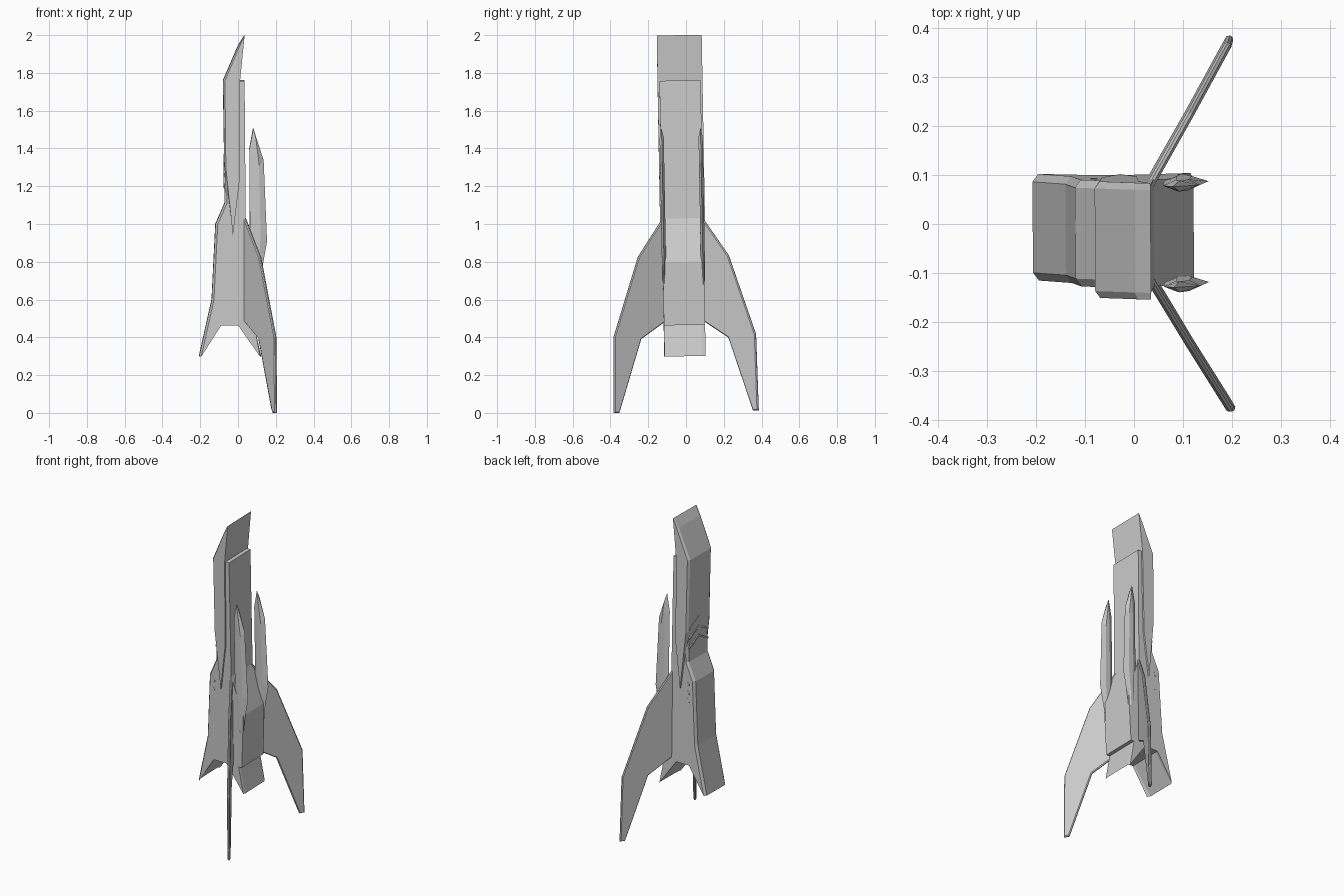
import bpy, bmesh
from mathutils import Vector, Matrix

if "Cube" in bpy.data.objects:
    bpy.data.objects.remove(bpy.data.objects["Cube"])

# The whole craft leans very slightly
LEAN = Matrix.Rotation(0.006, 4, 'Z') @ Matrix.Rotation(0.018, 4, 'X')


def loft(name, rings, bevel=0):
    """Skin a run of equal-length outlines and cap both ends."""
    bm = bmesh.new()
    vr = [[bm.verts.new(p) for p in r] for r in rings]
    n = len(vr[0])
    for a, b in zip(vr, vr[1:]):
        for i in range(n):
            j = (i + 1) % n
            bm.faces.new((a[i], a[j], b[j], b[i]))
    bm.faces.new(vr[0])
    bm.faces.new(vr[-1])
    bmesh.ops.recalc_face_normals(bm, faces=bm.faces)
    if bevel:
        rim = [e for e in bm.edges if e.calc_face_angle(0) > 1.2
               and any(len(f.verts) > 4 for f in e.link_faces)]
        bmesh.ops.bevel(bm, geom=rim, offset=bevel, segments=1, affect='EDGES')
    me = bpy.data.meshes.new(name)
    bm.to_mesh(me)
    bm.free()
    ob = bpy.data.objects.new(name, me)
    ob.matrix_world = LEAN
    bpy.context.collection.objects.link(ob)
    return ob


def slab(name, profile, half, cham):
    """Extrude an (x, z, inset) side profile across y with chamfered back edges."""
    full = lambda y: [Vector((x, y, z)) for x, z, c in profile]
    cut = lambda y: [Vector((x + c, y, z)) for x, z, c in profile]
    return loft(name, [cut(-half), full(-half + cham), full(half - cham), cut(half)])


# Main hull with flared base and two exhaust flaps
slab("hull", [(0.0, 1.76, 0), (0.034, 1.76, 0), (0.04, 1.03, 0), (0.122, 0.8, 0),
              (0.108, 0.465, 0), (0.085, 0.465, 0), (0.122, 0.3, -0.006),
              (0.0, 0.465, 0), (-0.09, 0.465, 0), (-0.207, 0.3, 0.012),
              (-0.14, 0.6, 0.012), (-0.12, 1.0, 0.012), (-0.072, 1.11, 0.012),
              (-0.066, 1.4, 0.012), (0.0, 1.5, 0)], 0.109, 0.016)

# Upper nose shell with side cheeks running down to a point
slab("nose_shell", [(0.034, 2.0, 0), (0.0, 1.945, 0.008), (-0.08, 1.76, 0.01),
                    (-0.073, 1.3, 0.008), (-0.028, 0.94, 0), (0.006, 1.22, 0),
                    (0.01, 1.76, 0)], 0.119, 0.014)

FIN = [(0.09, 1.05), (0.11, 1.025), (0.24, 0.83), (0.376, 0.41), (0.383, 0.007),
       (0.355, 0.007), (0.232, 0.395), (0.11, 0.48), (0.09, 0.49)]
GUN = [(0.08, 1.51), (0.06, 1.4), (0.062, 0.95), (0.085, 0.66), (0.115, 0.66),
       (0.128, 0.77), (0.153, 0.91), (0.135, 1.34)]

for side, label in ((1, "left"), (-1, "right")):
    # Swept fin, splayed forward
    nrm = Vector((0.86, -0.5 * side, 0)) * 0.008
    mid = [Vector((0.035 + 0.585 * (y - 0.1), side * y, z)) for y, z in FIN]
    loft(label + "_fin", [[p - nrm for p in mid], [p + nrm for p in mid]], 0.005)

    # Lens-section side pod
    def pod_ring(dy, kx, kz):
        return [Vector((0.1 + (x - 0.1) * kx, side * (0.103 + dy),
                        1.08 + (z - 1.08) * kz)) for x, z in GUN]
    loft(label + "_pod", [pod_ring(-0.011, 0.35, 0.88), pod_ring(0, 1, 1),
                          pod_ring(0.011, 0.35, 0.88)])

    # Small vents on the hull side
    for i in range(3):
        z = 0.86 + 0.05 * i
        sq = [(-0.088, z), (-0.076, z + 0.006), (-0.074, z + 0.026), (-0.086, z + 0.02)]
        loft(f"{label}_vent_{i}", [[Vector((x, side * y, h)) for x, h in sq]
                                   for y in (0.107, 0.1105)])

# Chevron ribs on the back of the nose shell
for i in range(3):
    z = 1.19 + 0.06 * i
    vee = [(-0.095, z), (0, z + 0.05), (0.095, z), (0.095, z + 0.012),
           (0, z + 0.062), (-0.095, z + 0.012)]
    loft(f"chevron_{i}", [[Vector((x, y, h)) for y, h in vee]
                          for x in (-0.066, -0.076)])
